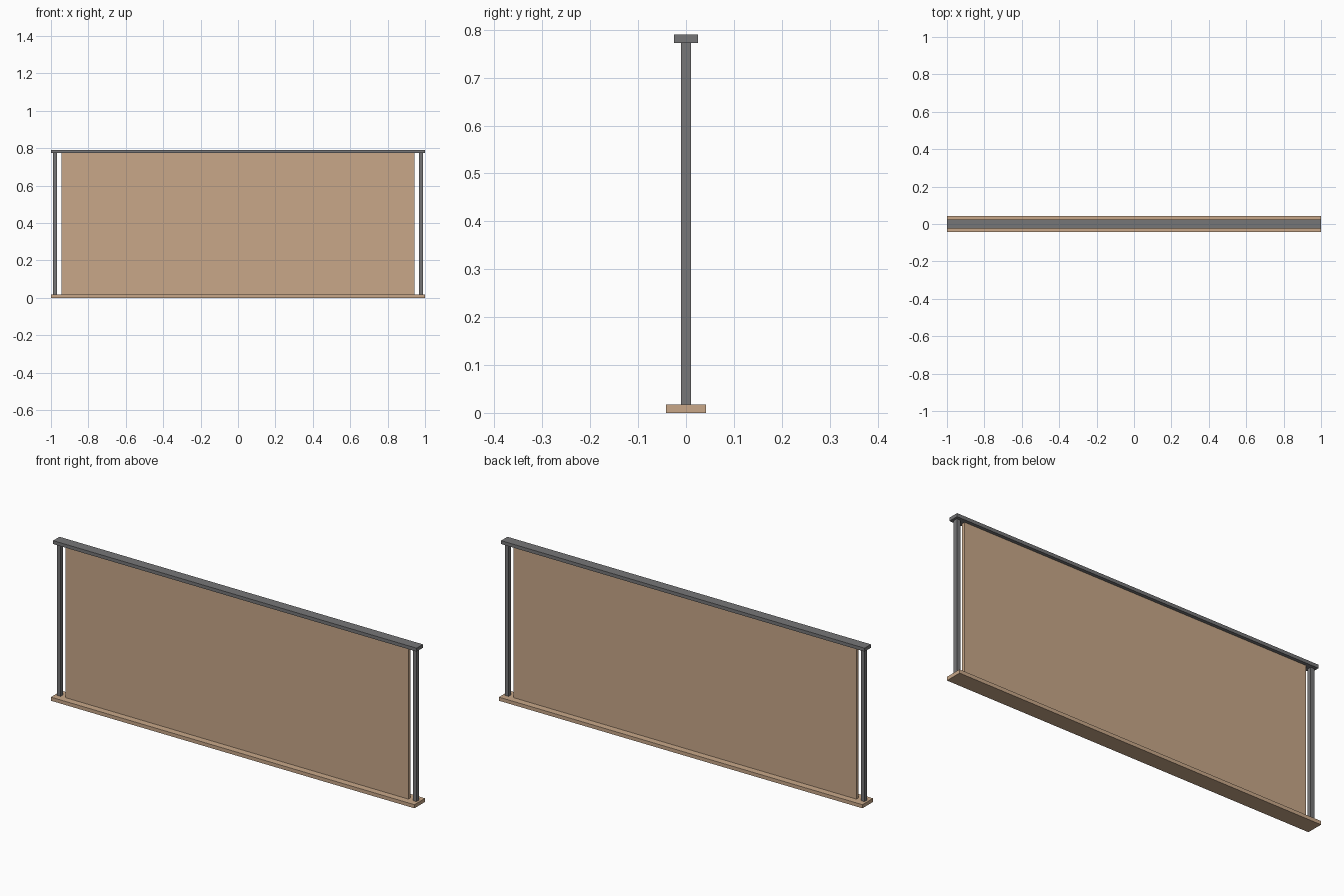
import bpy

if "Cube" in bpy.data.objects:
    bpy.data.objects.remove(bpy.data.objects["Cube"])


def material(name, color):
    mat = bpy.data.materials.new(name)
    mat.diffuse_color = color
    mat.use_nodes = True
    mat.node_tree.nodes["Principled BSDF"].inputs["Base Color"].default_value = mat.diffuse_color
    return mat


wood = material("wood", (0.58, 0.39, 0.25, 1))
metal = material("grey_metal", (0.18, 0.18, 0.185, 1))

BASE_TOP, RAIL_BOTTOM, RAIL_TOP = 0.018, 0.773, 0.79


def box(name, x, width, depth, z0, z1, mat):
    """Box centred on y = 0, spanning z0 to z1."""
    bpy.ops.mesh.primitive_cube_add(size=1, location=(x, 0, (z0 + z1) / 2))
    obj = bpy.context.object
    obj.name = name
    obj.scale = (width, depth, z1 - z0)
    bpy.ops.object.transform_apply(location=False, rotation=False, scale=True)
    obj.data.materials.append(mat)
    return obj


# Wooden base board and upright panel
box("base_board", 0, 2.0, 0.083, 0, BASE_TOP, wood)
box("panel", 0, 1.888, 0.017, BASE_TOP, RAIL_BOTTOM, wood)

# Metal top rail carried by a post at each end
box("top_rail", 0, 2.0, 0.05, RAIL_BOTTOM, RAIL_TOP, metal)
for side, x in (("left", -0.979), ("right", 0.979)):
    box(side + "_post", x, 0.02, 0.02, BASE_TOP, RAIL_BOTTOM, metal)
